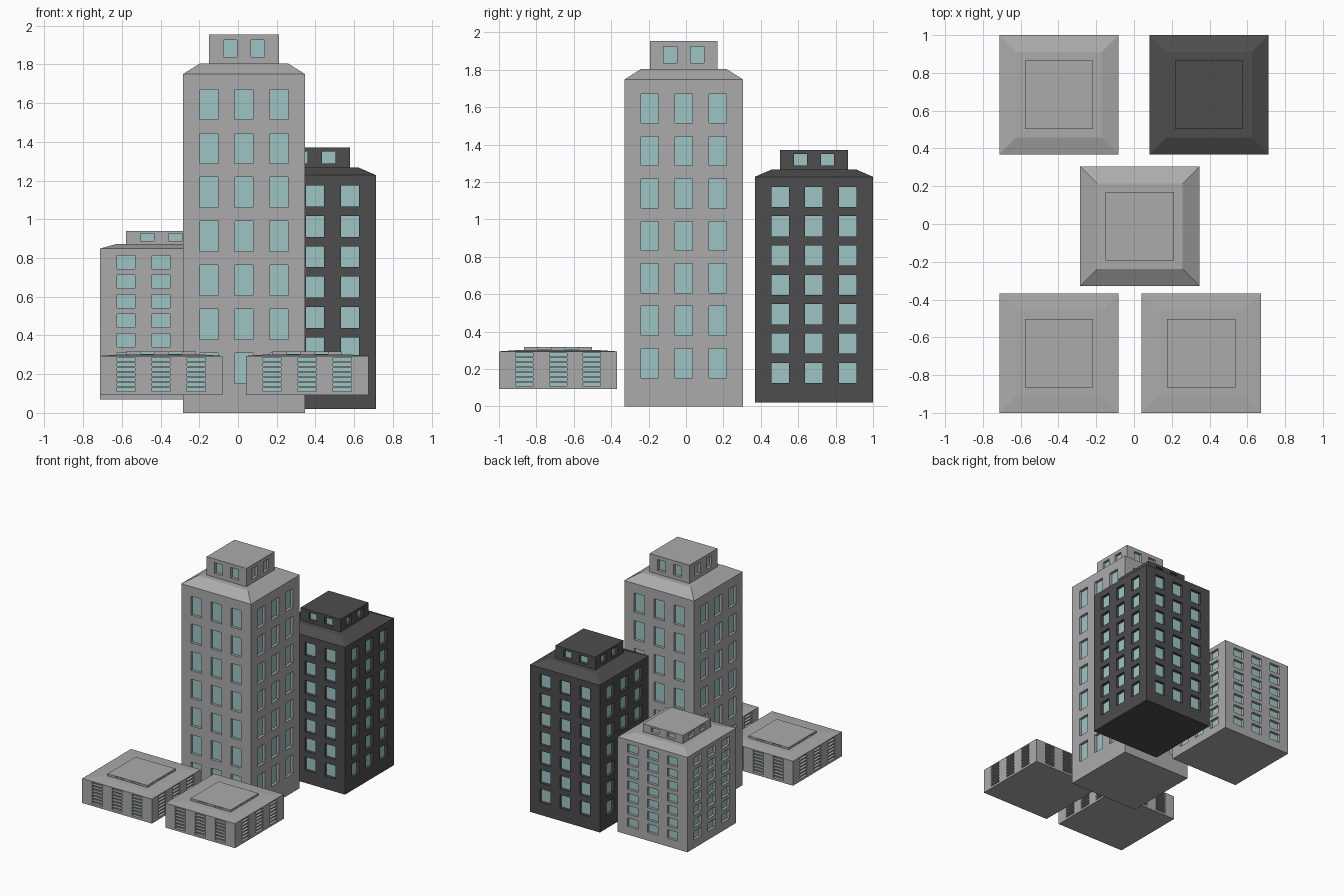
import bpy, bmesh
from mathutils import Matrix, Vector

if "Cube" in bpy.data.objects:
    bpy.data.objects.remove(bpy.data.objects["Cube"])


def material(name, rgb):
    m = bpy.data.materials.new(name)
    m.diffuse_color = (*rgb, 1)
    m.use_nodes = True
    m.node_tree.nodes["Principled BSDF"].inputs["Base Color"].default_value = m.diffuse_color
    return m


GREY = material("light grey concrete", (0.41, 0.41, 0.41))
DARK = material("dark grey concrete", (0.075, 0.075, 0.075))
GLASS = material("pale teal glass", (0.34, 0.56, 0.56))

HALF, ROOF_HALF, PENT_HALF = 0.316, 0.227, 0.181
BODY_TOP, ROOF_TOP, TOP = 1.749, 1.805, 1.955
DEPTH = 0.022


def breaks(centres, size, lo, hi):
    """Grid lines: wall strips and openings alternate, so odd cells are openings."""
    out = [lo]
    for c in centres:
        out += [c - size / 2, c + size / 2]
    return out + [hi]


def windowed_walls(bm, half, us, zs, depth):
    """Four walls on a grid, with recessed glass in every odd cell."""
    for k in range(4):
        rot = Matrix.Rotation(k * 1.5707963267948966, 3, 'Z')

        def face(pts, mat=0):
            f = bm.faces.new([bm.verts.new(rot @ Vector(p)) for p in pts])
            f.material_index = mat

        for i in range(len(us) - 1):
            for j in range(len(zs) - 1):
                u0, u1, z0, z1 = us[i], us[i + 1], zs[j], zs[j + 1]
                ring = [(u0, z0), (u1, z0), (u1, z1), (u0, z1)]
                if i % 2 and j % 2:
                    y = -half + depth
                    face([(u, y, z) for u, z in ring], 1)
                    # window reveals
                    for a in range(4):
                        (ua, za), (ub, zb) = ring[a], ring[(a + 1) % 4]
                        face([(ua, -half, za), (ub, -half, zb), (ub, y, zb), (ua, y, za)])
                else:
                    face([(u, -half, z) for u, z in ring])


def square(half, z):
    return [(-half, -half, z), (half, -half, z), (half, half, z), (-half, half, z)]


def cap(bm, half, z, down=False):
    pts = square(half, z)
    bm.faces.new([bm.verts.new(p) for p in (pts[::-1] if down else pts)])


def finish(bm, name, wall, loc, squash):
    bmesh.ops.scale(bm, vec=(1, 1, squash), verts=bm.verts)
    bmesh.ops.remove_doubles(bm, verts=bm.verts, dist=1e-5)
    me = bpy.data.meshes.new(name)
    bm.to_mesh(me)
    bm.free()
    me.materials.append(wall)
    me.materials.append(GLASS)
    ob = bpy.data.objects.new(name, me)
    ob.location = loc
    bpy.context.collection.objects.link(ob)


def building(name, x, y, base, top, wall):
    loc, squash = (x, y, base), (top - base) / TOP

    # main block: three columns by seven floors of windows
    bm = bmesh.new()
    us = breaks([-0.181, 0, 0.181], 0.094, -HALF, HALF)
    zs = breaks([0.231 + 0.227 * i for i in range(7)], 0.156, 0, BODY_TOP)
    windowed_walls(bm, HALF, us, zs, DEPTH)
    cap(bm, HALF, 0, down=True)
    finish(bm, name + "_walls", wall, loc, squash)

    # sloping roof
    bm = bmesh.new()
    lo, hi = square(HALF, BODY_TOP), square(ROOF_HALF, ROOF_TOP)
    for a in range(4):
        b = (a + 1) % 4
        bm.faces.new([bm.verts.new(p) for p in (lo[a], lo[b], hi[b], hi[a])])
    cap(bm, ROOF_HALF, ROOF_TOP)
    finish(bm, name + "_roof", wall, loc, squash)

    # rooftop block with two windows per side
    bm = bmesh.new()
    us = breaks([-0.072, 0.072], 0.07, -PENT_HALF, PENT_HALF)
    zs = breaks([1.881], 0.088, ROOF_TOP, TOP)
    windowed_walls(bm, PENT_HALF, us, zs, DEPTH)
    cap(bm, PENT_HALF, TOP)
    finish(bm, name + "_rooftop_block", wall, loc, squash)


building("tall_tower", 0.031, -0.012, 0.0, 1.955, GREY)
building("dark_tower", 0.397, 0.684, 0.02, 1.37, DARK)
building("mid_block", -0.397, 0.684, 0.07, 0.94, GREY)
building("low_block_left", -0.397, -0.684, 0.093, 0.318, GREY)
building("low_block_right", 0.357, -0.684, 0.093, 0.318, GREY)
